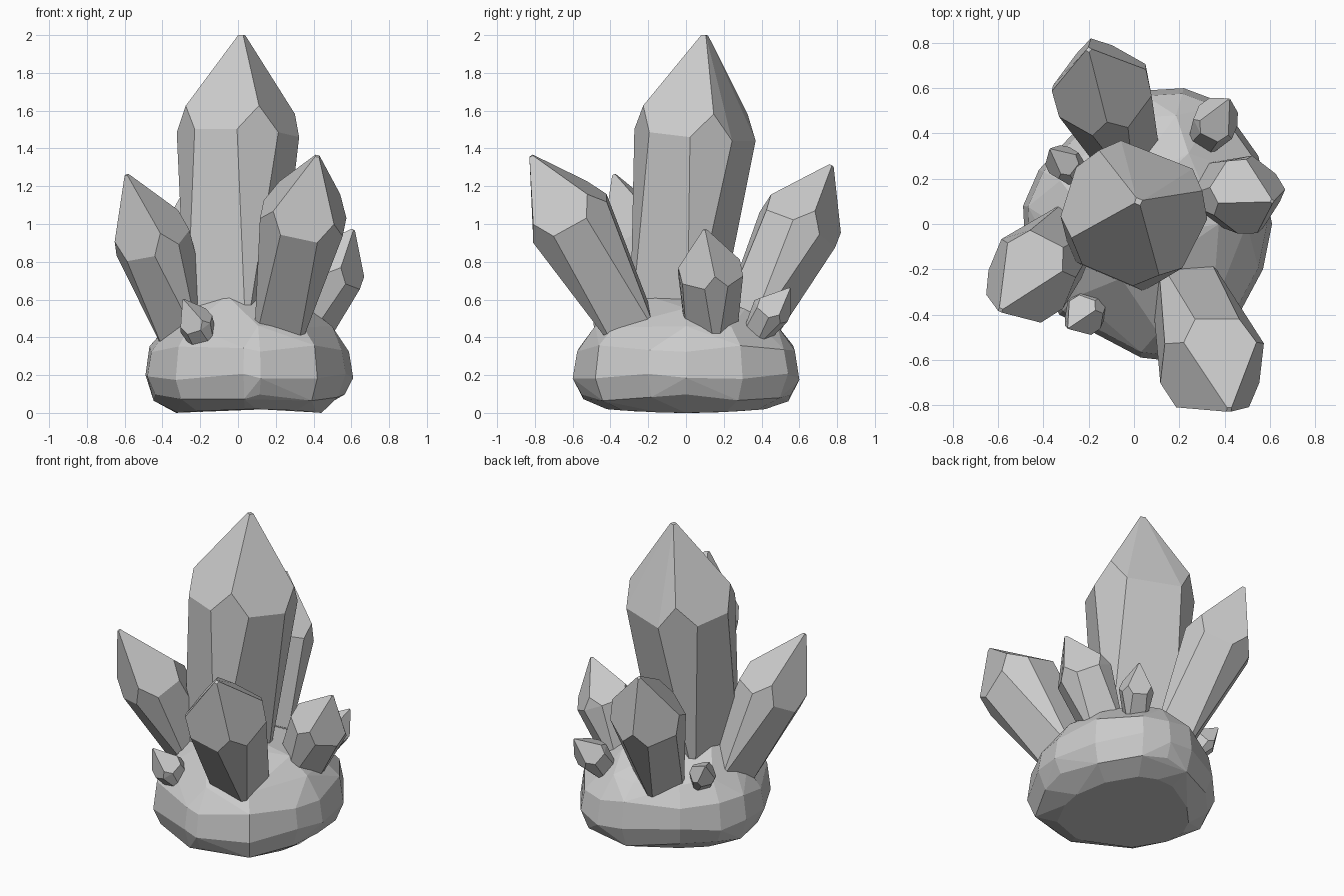
import bpy, bmesh, math
from mathutils import Vector

if "Cube" in bpy.data.objects:
    bpy.data.objects.remove(bpy.data.objects["Cube"])


def hull_object(name, points, flat_angle):
    """Faceted convex solid through a cloud of points."""
    bm = bmesh.new()
    for p in points:
        bm.verts.new(p)
    res = bmesh.ops.convex_hull(bm, input=bm.verts[:])
    junk = {g for g in res["geom_interior"] + res["geom_unused"]
            if isinstance(g, bmesh.types.BMVert) and g.is_valid}
    if junk:
        bmesh.ops.delete(bm, geom=list(junk), context='VERTS')
    bmesh.ops.dissolve_limit(bm, angle_limit=math.radians(flat_angle),
                             verts=bm.verts[:], edges=bm.edges[:])
    bmesh.ops.recalc_face_normals(bm, faces=bm.faces[:])
    mesh = bpy.data.meshes.new(name)
    bm.to_mesh(mesh)
    bm.free()
    obj = bpy.data.objects.new(name, mesh)
    bpy.context.collection.objects.link(obj)
    return obj


def crystal(name, base, shoulder, tip, r_base, r_shoulder, phase, sink=0.12, skew=(0, 0, 0, 0)):
    """Four-sided tapered prism, chamfered corners at the shoulder, pointed cap."""
    base, shoulder, tip = Vector(base), Vector(shoulder), Vector(tip)
    axis = (tip - base).normalized()
    turn = Vector((0, 0, 1)).rotation_difference(axis)

    def at(centre, radius, deg):
        a = math.radians(deg)
        return centre + turn @ Vector((radius * math.cos(a), radius * math.sin(a), 0))

    pts = []
    for i in range(4):
        a = phase + 90 * i + skew[i]
        pts.append(at(base - axis * sink, r_base * 0.93, a))
        pts += [at(shoulder, r_shoulder, a + d) for d in (-21, 21)]
        pts.append(at(shoulder.lerp(tip, 0.25), r_shoulder * 0.95, a))
        pts.append(at(tip, r_shoulder * 0.06, a))
    hull_object(name, pts, 7)


# Rock base: one plan outline, scaled ring by ring
outline = [(0.61, 0.0), (0.55, 0.3), (0.38, 0.54), (0.22, 0.6), (0.05, 0.59),
           (-0.25, 0.42), (-0.42, 0.24), (-0.49, 0.08), (-0.48, -0.12),
           (-0.33, -0.4), (0.03, -0.59), (0.12, -0.6), (0.42, -0.48), (0.57, -0.2)]
rings = [(0.005, 0.7), (0.08, 0.92), (0.19, 1.0), (0.34, 0.96),
         (0.45, 0.8), (0.54, 0.58), (0.62, 0.34)]
rock = []
for k, (z, s) in enumerate(rings):
    for i, (x, y) in enumerate(outline):
        if k in (5, 6) and i % 2:
            continue
        wobble = 0.018 * math.sin(2.3 * i + 1.7 * k) if 0 < k < 6 else 0
        if k == 0:
            # underside tips up slightly towards the back
            wobble = 0.02 * (y / 0.6) ** 2 - 0.005
        # crown leans to the left and front
        lean = Vector((-0.1, -0.04)) if k == 6 else Vector((0, 0))
        rock.append((0.05 + (x - 0.05) * s + lean.x, y * s + lean.y, z + wobble))
hull_object("rock_base", rock, 6)

# Crystals: base, shoulder, tip, base radius, shoulder radius, turn
crystal("main_crystal", (-0.04, -0.05, 0.5), (0, 0.05, 1.47), (0.02, 0.1, 2.0), 0.27, 0.325, 19,
        skew=(-3, 12, 5, 1))
crystal("front_right_crystal", (0.23, -0.31, 0.48), (0.345, -0.615, 1.03), (0.42, -0.82, 1.36), 0.175, 0.245, 42)
crystal("back_crystal", (-0.04, 0.33, 0.45), (-0.14, 0.59, 0.97), (-0.2, 0.77, 1.31), 0.15, 0.225, 12)
crystal("left_crystal", (-0.3, -0.09, 0.5), (-0.45, -0.22, 0.9), (-0.59, -0.38, 1.26), 0.165, 0.205, 20)
crystal("right_crystal", (0.36, 0.13, 0.45), (0.49, 0.13, 0.73), (0.61, 0.1, 0.97), 0.14, 0.175, 10)
crystal("small_front_crystal", (-0.18, -0.35, 0.38), (-0.22, -0.4, 0.47), (-0.29, -0.46, 0.6), 0.075, 0.095, 30, 0.06)
crystal("small_back_right_crystal", (0.31, 0.38, 0.42), (0.36, 0.45, 0.54), (0.42, 0.55, 0.66), 0.075, 0.105, 20, 0.06)
crystal("small_back_left_crystal", (-0.26, 0.22, 0.44), (-0.31, 0.27, 0.52), (-0.37, 0.33, 0.61), 0.065, 0.08, 10, 0.06)
